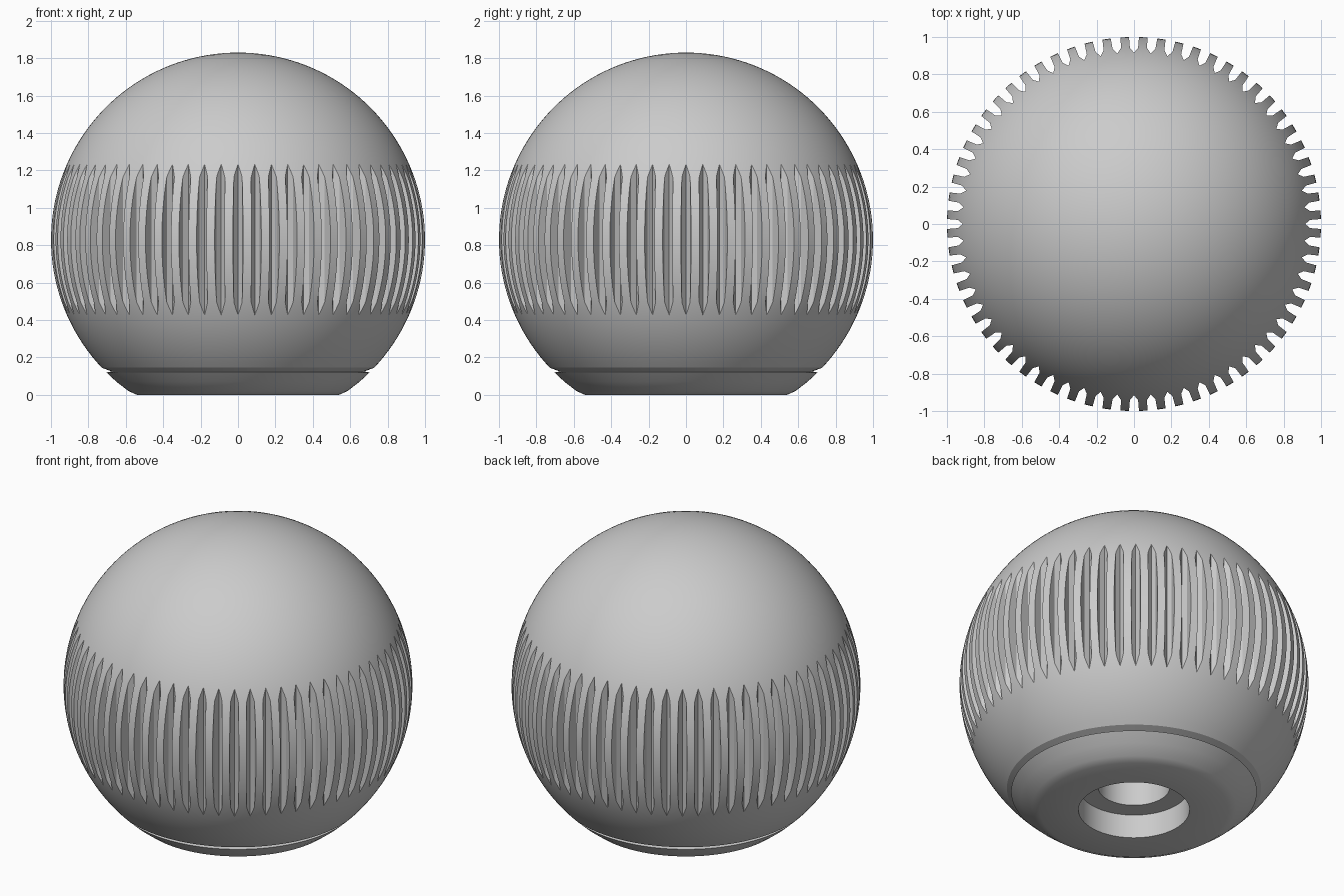
import bpy, bmesh
from math import sin, cos, pi, sqrt, asin

if "Cube" in bpy.data.objects:
    bpy.data.objects.remove(bpy.data.objects["Cube"])

CZ, SEGS, GROOVES = 0.83, 128, 64


def make_object(name, bm):
    bmesh.ops.recalc_face_normals(bm, faces=bm.faces)
    me = bpy.data.meshes.new(name)
    bm.to_mesh(me)
    bm.free()
    ob = bpy.data.objects.new(name, me)
    bpy.context.collection.objects.link(ob)
    return ob


def lathe(name, profile):
    """Revolve an (r, z) profile that starts and ends on the axis."""
    bm = bmesh.new()
    rings = []
    for r, z in profile:
        if r == 0:
            rings.append([bm.verts.new((0, 0, z))] * SEGS)
        else:
            rings.append([bm.verts.new((r * cos(2 * pi * (i + .5) / SEGS),
                                        r * sin(2 * pi * (i + .5) / SEGS), z))
                          for i in range(SEGS)])
    for a, b in zip(rings, rings[1:]):
        for i in range(SEGS):
            j = (i + 1) % SEGS
            quad = list(dict.fromkeys((a[i], a[j], b[j], b[i])))
            bm.faces.new(quad)
    return make_object(name, bm)


# ball with a stepped bore, chamfered foot and ring groove
z0 = 0.145
start = asin(z0 - CZ)
profile = [(0, 0.8), (0.205, 0.8), (0.205, 0.15), (0.318, 0.15), (0.318, 0),
           (0.54, 0), (0.585, 0.02), (0.65, 0.07), (0.704, 0.12), (0.675, 0.125)]
steps = 56
for k in range(steps):
    t = start + (pi / 2 - start) * k / steps
    profile.append((cos(t), CZ + sin(t)))
profile.append((0, CZ + 1))
knob = lathe("ball_knob", profile)

# upright pointed prisms that cut the grip grooves
bm = bmesh.new()
section = [(0.915, 0), (0.942, 0.022), (1.05, 0.031), (1.05, -0.031), (0.942, -0.022)]
for g in range(GROOVES):
    a = 2 * pi * g / GROOVES
    ends = [[bm.verts.new((r * cos(a) - w * sin(a), r * sin(a) + w * cos(a), CZ + h))
             for r, w in section] for h in (-0.5, 0.5)]
    lo, hi = ends
    bm.faces.new(lo[::-1])
    bm.faces.new(hi)
    n = len(section)
    for i in range(n):
        j = (i + 1) % n
        bm.faces.new((lo[i], lo[j], hi[j], hi[i]))
cutter = make_object("groove_cutter", bm)
cutter.hide_render = True

mod = knob.modifiers.new("grip_grooves", 'BOOLEAN')
mod.operation = 'DIFFERENCE'
mod.solver = 'EXACT'
mod.object = cutter
bpy.context.view_layer.objects.active = knob
knob.select_set(True)
bpy.ops.object.modifier_apply(modifier=mod.name)
bpy.data.objects.remove(cutter, do_unlink=True)

bpy.ops.object.shade_smooth_by_angle(angle=0.45)
